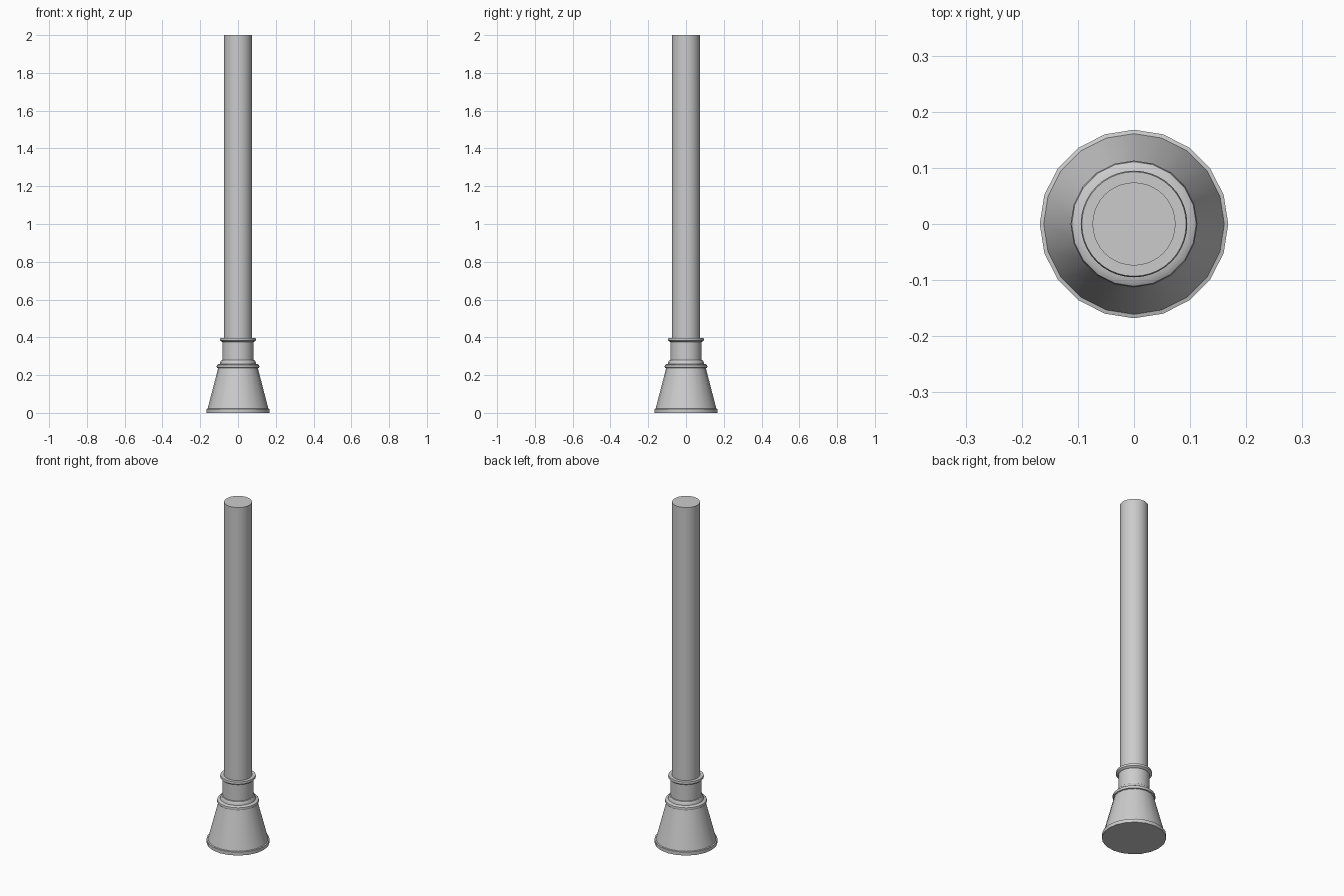
import bpy, bmesh, math

if "Cube" in bpy.data.objects:
    bpy.data.objects.remove(bpy.data.objects["Cube"])


def lathe(name, profile, sides):
    """Revolve (radius, z) points round z and cap both ends."""
    bm = bmesh.new()
    rings = []
    for r, z in profile:
        rings.append([bm.verts.new((r * math.cos(2 * math.pi * i / sides),
                                    r * math.sin(2 * math.pi * i / sides), z))
                      for i in range(sides)])
    for a, b in zip(rings, rings[1:]):
        for i in range(sides):
            j = (i + 1) % sides
            bm.faces.new((a[i], a[j], b[j], b[i]))
    bm.faces.new(rings[0][::-1])
    bm.faces.new(rings[-1])
    me = bpy.data.meshes.new(name)
    bm.to_mesh(me)
    bm.free()
    ob = bpy.data.objects.new(name, me)
    bpy.context.collection.objects.link(ob)
    bpy.context.view_layer.objects.active = ob
    ob.select_set(True)
    bpy.ops.object.shade_smooth_by_angle(angle=math.radians(35))
    ob.select_set(False)
    return ob


# Flared foot with rounded collar
lathe("flared_base", [
    (0.168, 0.0), (0.168, 0.02), (0.161, 0.022),
    (0.105, 0.237), (0.111, 0.239), (0.113, 0.246), (0.111, 0.254),
    (0.105, 0.258), (0.095, 0.260), (0.093, 0.272), (0.088, 0.279),
    (0.082, 0.281)], 20)

# Neck with top ring
lathe("neck_collar", [
    (0.082, 0.275), (0.082, 0.376), (0.089, 0.379), (0.094, 0.384),
    (0.095, 0.390), (0.093, 0.397)], 40)

# Long plain shaft
lathe("shaft", [(0.074, 0.39), (0.074, 2.0)], 40)
